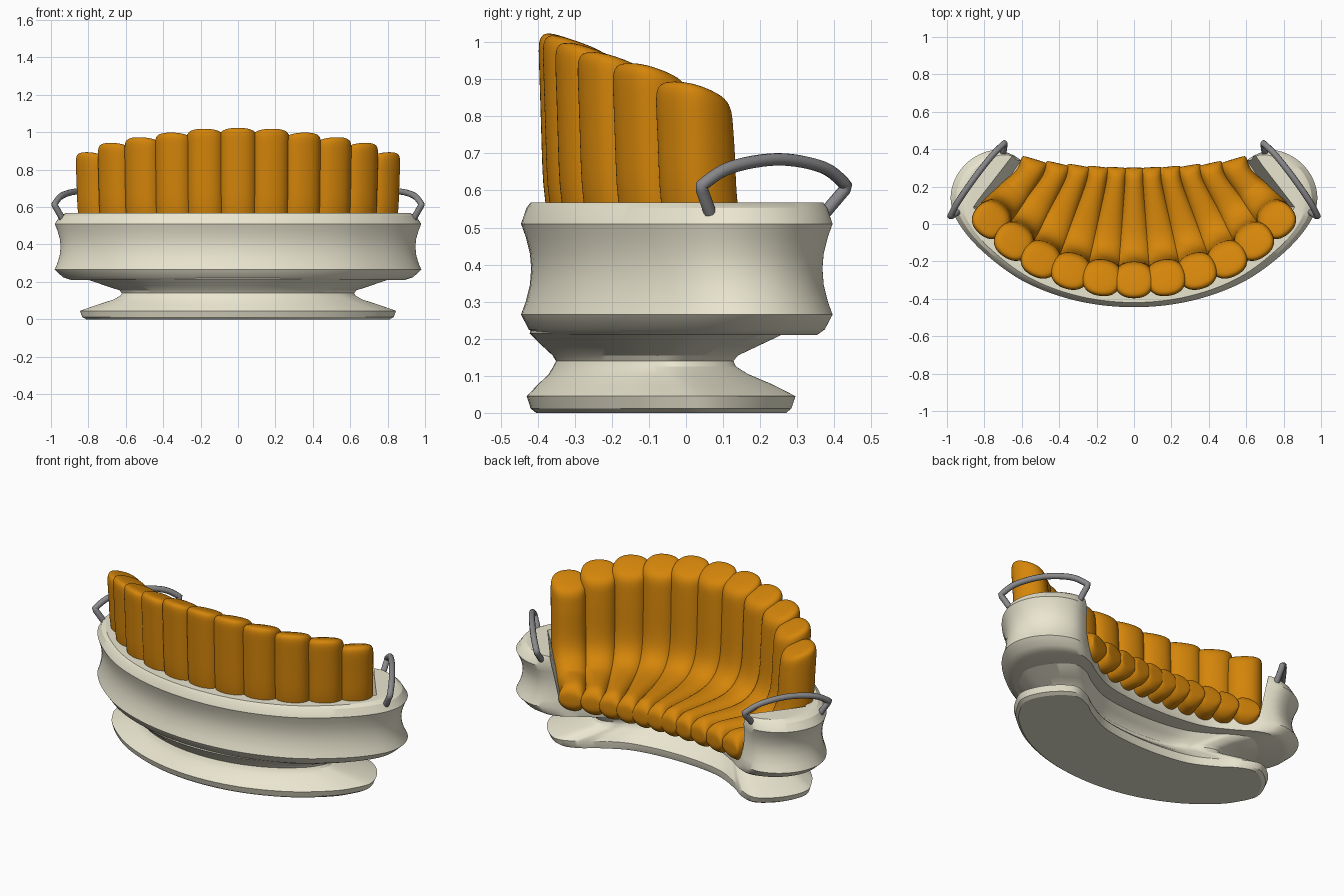
import bpy, bmesh
from math import sin, cos, pi, radians
from mathutils import Vector

if "Cube" in bpy.data.objects:
    bpy.data.objects.remove(bpy.data.objects["Cube"])


def material(name, color):
    m = bpy.data.materials.new(name)
    m.diffuse_color = (*color, 1)
    m.use_nodes = True
    m.node_tree.nodes["Principled BSDF"].inputs["Base Color"].default_value = m.diffuse_color
    return m


CREAM = material("cream", (0.82, 0.79, 0.63))
ORANGE = material("orange", (0.66, 0.235, 0.003))
GREY = material("dark grey", (0.25, 0.25, 0.26))


def smooth_path(pts, n, closed):
    """Catmull-Rom resampling with n points per span."""
    pts = [Vector(p) for p in pts]
    c, out = len(pts), []
    for i in range(c if closed else c - 1):
        g = [pts[j % c] if closed else pts[max(0, min(c - 1, j))] for j in range(i - 1, i + 3)]
        for k in range(n):
            t = k / n
            out.append(0.5 * (2 * g[1] + (g[2] - g[0]) * t
                              + (2 * g[0] - 5 * g[1] + 4 * g[2] - g[3]) * t * t
                              + (3 * g[1] - g[0] - 3 * g[2] + g[3]) * t ** 3))
    return out if closed else out + [pts[-1]]


def mirrored(half):
    """Close a half outline running from back centre to front centre."""
    return half + [(-x, y) for x, y in half[-2:0:-1]]


def skin(name, rings, mat):
    """Join closed rings of points into a capped solid."""
    bm = bmesh.new()
    vs = [[bm.verts.new(p) for p in r] for r in rings]
    n = len(rings[0])
    for a, b in zip(vs, vs[1:]):
        for i in range(n):
            bm.faces.new((a[i], a[(i + 1) % n], b[(i + 1) % n], b[i]))
    bm.faces.new(vs[0][::-1])
    bm.faces.new(vs[-1])
    bmesh.ops.recalc_face_normals(bm, faces=bm.faces)
    me = bpy.data.meshes.new(name)
    bm.to_mesh(me)
    bm.free()
    ob = bpy.data.objects.new(name, me)
    bpy.context.collection.objects.link(ob)
    me.materials.append(mat)
    return ob


def loft(name, outline, levels, mat, pivot):
    """Stack scaled outlines; level = (z, x scale, y scale, y shift)."""
    return skin(name, [[(p[0] * sx, pivot + dy + (p[1] - pivot) * sy, z) for p in outline]
                       for z, sx, sy, dy in levels], mat)


def activate(ob):
    bpy.ops.object.select_all(action='DESELECT')
    ob.select_set(True)
    bpy.context.view_layer.objects.active = ob


# Foot plate with a pinched neck
foot_half = [(0, -.43), (.28, -.395), (.54, -.29), (.735, -.14), (.82, -.02), (.845, .06),
             (.815, .155), (.75, .24), (.66, .295), (.56, .265), (.46, .195), (.28, .11), (0, .08)]
foot = loft("pedestal", smooth_path(mirrored(foot_half), 6, True), [
    (0, .96, .93, 0), (.012, .985, .97, 0), (.045, 1, 1, 0), (.075, .90, .88, -.015),
    (.105, .79, .74, -.035), (.125, .745, .68, -.045), (.14, .735, .66, -.045),
    (.155, .75, .69, -.043), (.18, .84, .80, -.03), (.215, .96, .95, -.01),
    (.23, .97, .96, 0)], CREAM, -.065)

# Crescent body with arms
body_half = [(0, -.445), (.30, -.412), (.58, -.312), (.80, -.155), (.935, .0), (.98, .13),
             (.95, .255), (.865, .35), (.75, .395), (.65, .37), (.54, .30), (.38, .22),
             (.20, .185), (0, .175)]
body = loft("body", smooth_path(mirrored(body_half), 6, True), [
    (.21, .91, .90, 0), (.225, .955, .95, 0), (.265, 1, 1, 0), (.30, .985, .97, 0),
    (.345, .972, .943, 0), (.39, .968, .935, 0), (.43, .972, .943, 0), (.475, .985, .97, 0),
    (.51, 1, 1, 0), (.553, .97, .965, 0), (.567, .94, .94, 0)], CREAM, -.025)

# Carve the seat well between the arms
well_half = [(0, -.33), (.30, -.28), (.55, -.17), (.70, -.02), (.775, .09), (.59, .36),
             (.50, .6), (0, .6)]
well = loft("seat_cutter", mirrored(well_half), [(.30, 1, 1, 0), (.62, 1.13, 1, 0)], CREAM, 0)
well.hide_render = True
cut = body.modifiers.new("well", 'BOOLEAN')
cut.operation, cut.object, cut.solver = 'DIFFERENCE', well, 'EXACT'
activate(body)
bpy.ops.object.modifier_apply(modifier="well")
bpy.data.objects.remove(well)
for ob in (foot, body):
    activate(ob)
    bpy.ops.object.shade_smooth_by_angle(angle=radians(28))


# Channel cushions: one padded L-shaped tube each, fanned around the crescent
def channel(name, back, front, top, wf, wb):
    b, f = Vector((*back, 0)), Vector((*front, 0))
    u = (f - b).normalized()
    v = Vector((-u.y, u.x, 0))
    nose_v = Vector((-1, -.55 * f.x, 0)).normalized()   # runs along the seat's front edge
    nose_u = Vector((nose_v.y, -nose_v.x, 0))
    L, up = (f - b).length, Vector((0, 0, 1))
    # distance from back, height, lean of section, half thickness, half width, top tilt
    rows = [(L + .082, .33, 0, .025, wf * .88, 0), (L + .076, .33, 0, .055, wf * .98, 0),
            (L + .045, .33, 0, .085, wf, 0), (L, .33, 0, .092, wf, 0),
            (L * .65, .33, 0, .092, wf * .6 + wb * .4, 0), (.17, .343, 20, .092, wb * .92, 0),
            (.06, .41, 54, .097, wb, 0), (.004, .535, 87, .1, wb, 0),
            (-.001, .70, 90, .1, wb, 0), (-.008, top - .11, 90, .1, wb, .25),
            (-.011, top - .06, 90, .1, wb, .36), (-.012, top - .03, 90, .09, wb * .95, .36),
            (-.013, top - .014, 90, .06, wb * .68, .36)]
    rings = []
    for s, z, lean, t, w, tilt in rows:
        a = radians(lean)
        n = up * cos(a) + u * sin(a)
        side = nose_v if s >= L else (v.lerp(nose_v, .4).normalized() if lean == 0 else v)
        mid = b + u * min(s, L) + nose_u * max(s - L, 0)
        ring = []
        for k in range(16):
            th = 2 * pi * k / 16
            c, d = cos(th), sin(th)
            c = abs(c) ** .85 * (1 if c > 0 else -1)
            d = abs(d) ** .85 * (1 if d > 0 else -1)
            ring.append(mid + up * (z - tilt * t * d) + side * (w * c) + n * (t * d))
        rings.append(ring)
    ob = skin(name, rings, ORANGE)
    ob.modifiers.new("soft", 'SUBSURF').levels = 2
    ob.modifiers["soft"].render_levels = 2
    ob.data.polygons.foreach_set("use_smooth", [True] * len(ob.data.polygons))


channels = [((0, -.29), (0, .22), 1.02, .06, .108), ((.17, -.278), (.096, .222), 1.015, .06, .108),
            ((.335, -.243), (.198, .226), .995, .062, .108), ((.495, -.181), (.307, .233), .97, .066, .108),
            ((.637, -.085), (.422, .245), .94, .07, .107), ((.757, .03), (.552, .268), .89, .075, .102)]
for i, (bk, fr, top, wf, wb) in enumerate(channels):
    for side, sx in (("right", 1), ("left", -1)) if i else (("centre", 1),):
        channel(f"cushion_{side}_{i}", (bk[0] * sx, bk[1]), (fr[0] * sx, fr[1]), top, wf, wb)

# Arched grab handles on the arms
arch = smooth_path([(.982, .042, .614), (.94, .12, .662), (.85, .25, .684),
                    (.755, .37, .662), (.692, .432, .614)], 6, False)
for side, sx in (("right", 1), ("left", -1)):
    pts = [Vector((.94, .065, .54)), Vector((.976, .043, .602))] + arch + \
          [Vector((.692, .428, .602)), Vector((.70, .375, .54))]
    cu = bpy.data.curves.new(f"handle_{side}", 'CURVE')
    cu.dimensions, cu.bevel_depth, cu.bevel_resolution, cu.use_fill_caps = '3D', .017, 3, True
    sp = cu.splines.new('POLY')
    sp.points.add(len(pts) - 1)
    for p, q in zip(sp.points, pts):
        p.co = (q.x * sx, q.y, q.z, 1)
    sp.use_smooth = True
    cu.materials.append(GREY)
    bpy.context.collection.objects.link(bpy.data.objects.new(f"handle_{side}", cu))
